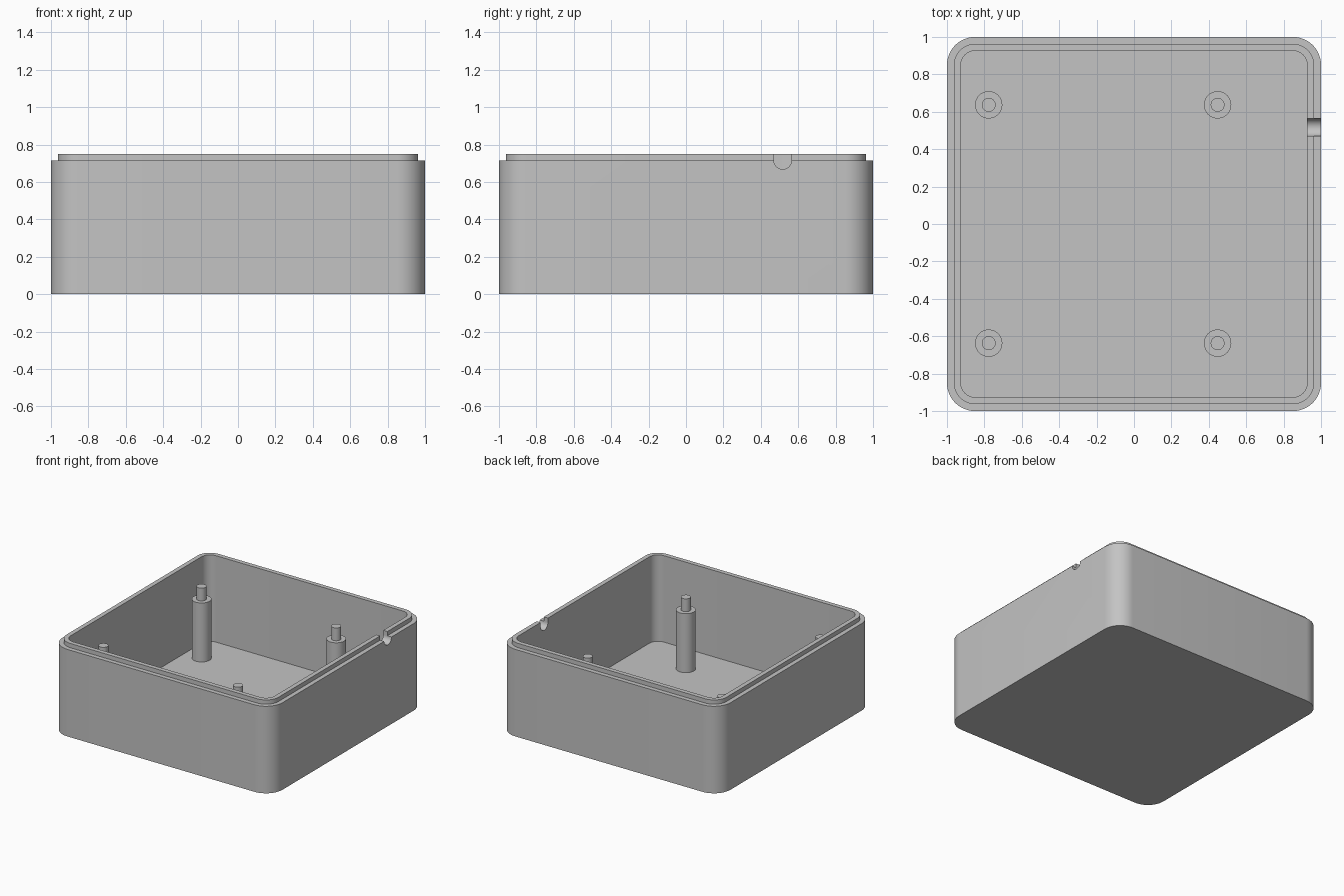
import bpy
import bmesh
from math import cos, sin, pi, radians

cube = bpy.data.objects.get("Cube")
if cube:
    bpy.data.objects.remove(cube, do_unlink=True)

WALL_TOP, LIP_TOP, FLOOR = 0.715, 0.75, 0.04
OUTER, LIP, INNER = 1.0, 0.963, 0.926
CORNER = 0.85            # corner arc centre, shared by all outlines
POST_TOP, PIN_TOP = 0.525, 0.63

grey = bpy.data.materials.new("plain grey")
grey.use_nodes = True
colour = (0.55, 0.55, 0.55, 1)
grey.diffuse_color = colour
grey.node_tree.nodes["Principled BSDF"].inputs["Base Color"].default_value = colour


def rounded_square(half, steps=12):
    """Square outline with concentric rounded corners."""
    radius = half - CORNER
    points = []
    for quarter in range(4):
        mid = pi / 4 + quarter * pi / 2
        cx, cy = (CORNER * 2 ** 0.5 * f(mid) for f in (cos, sin))
        for i in range(steps + 1):
            a = (quarter + i / steps) * pi / 2
            points.append((cx + radius * cos(a), cy + radius * sin(a)))
    return points


def circle(radius, steps=40):
    return [(radius * cos(2 * pi * i / steps), radius * sin(2 * pi * i / steps))
            for i in range(steps)]


def loft(name, sections, location=(0, 0, 0)):
    """Skin a stack of (outline, z) sections and cap both ends."""
    bm = bmesh.new()
    rings = [[bm.verts.new((x, y, z)) for x, y in outline] for outline, z in sections]
    for low, high in zip(rings, rings[1:]):
        for i in range(len(low)):
            j = (i + 1) % len(low)
            bm.faces.new((low[i], low[j], high[j], high[i]))
    bm.faces.new(rings[0][::-1])
    bm.faces.new(rings[-1])
    bmesh.ops.recalc_face_normals(bm, faces=bm.faces)
    mesh = bpy.data.meshes.new(name)
    bm.to_mesh(mesh)
    bm.free()
    mesh.materials.append(grey)
    obj = bpy.data.objects.new(name, mesh)
    obj.location = location
    bpy.context.collection.objects.link(obj)
    return obj


def select_only(obj):
    bpy.ops.object.select_all(action='DESELECT')
    obj.select_set(True)
    bpy.context.view_layer.objects.active = obj


# Open box with a stepped rim
box = loft("box_shell", [
    (rounded_square(OUTER), 0), (rounded_square(OUTER), WALL_TOP),
    (rounded_square(LIP), WALL_TOP), (rounded_square(LIP), LIP_TOP),
    (rounded_square(INNER), LIP_TOP), (rounded_square(INNER), FLOOR)])

# U-shaped cable notch cut through the wall on the +x side
r = 0.047
arc = [(-r * sin(pi * i / 20 - pi / 2), r * cos(pi * i / 20 - pi / 2)) for i in range(21)]
u_shape = [(-b, y) for y, b in arc] + [(0.2, -r), (0.2, r)]
cutter = loft("notch_cutter", [(u_shape, -0.1), (u_shape, 0.1)], (0.96, 0.517, WALL_TOP))
cutter.rotation_euler = (0, -pi / 2, 0)   # outline x becomes up
cutter.hide_render = True
cut = box.modifiers.new("cable_notch", 'BOOLEAN')
cut.object = cutter
cut.solver = 'EXACT'
select_only(box)
bpy.ops.object.modifier_apply(modifier=cut.name)
bpy.data.objects.remove(cutter, do_unlink=True)

# Four standoff posts with locating pins
parts = [box]
for side, x in (("right", -0.777), ("left", 0.447)):
    for end, y in (("front", -0.637), ("back", 0.637)):
        post, pin = circle(0.073), circle(0.037)
        parts.append(loft(f"{end}_{side}_post", [
            (post, FLOOR - 0.01), (post, POST_TOP),
            (pin, POST_TOP), (pin, PIN_TOP)], (x, y, 0)))

for part in parts:
    select_only(part)
    bpy.ops.object.shade_smooth_by_angle(angle=radians(30))
